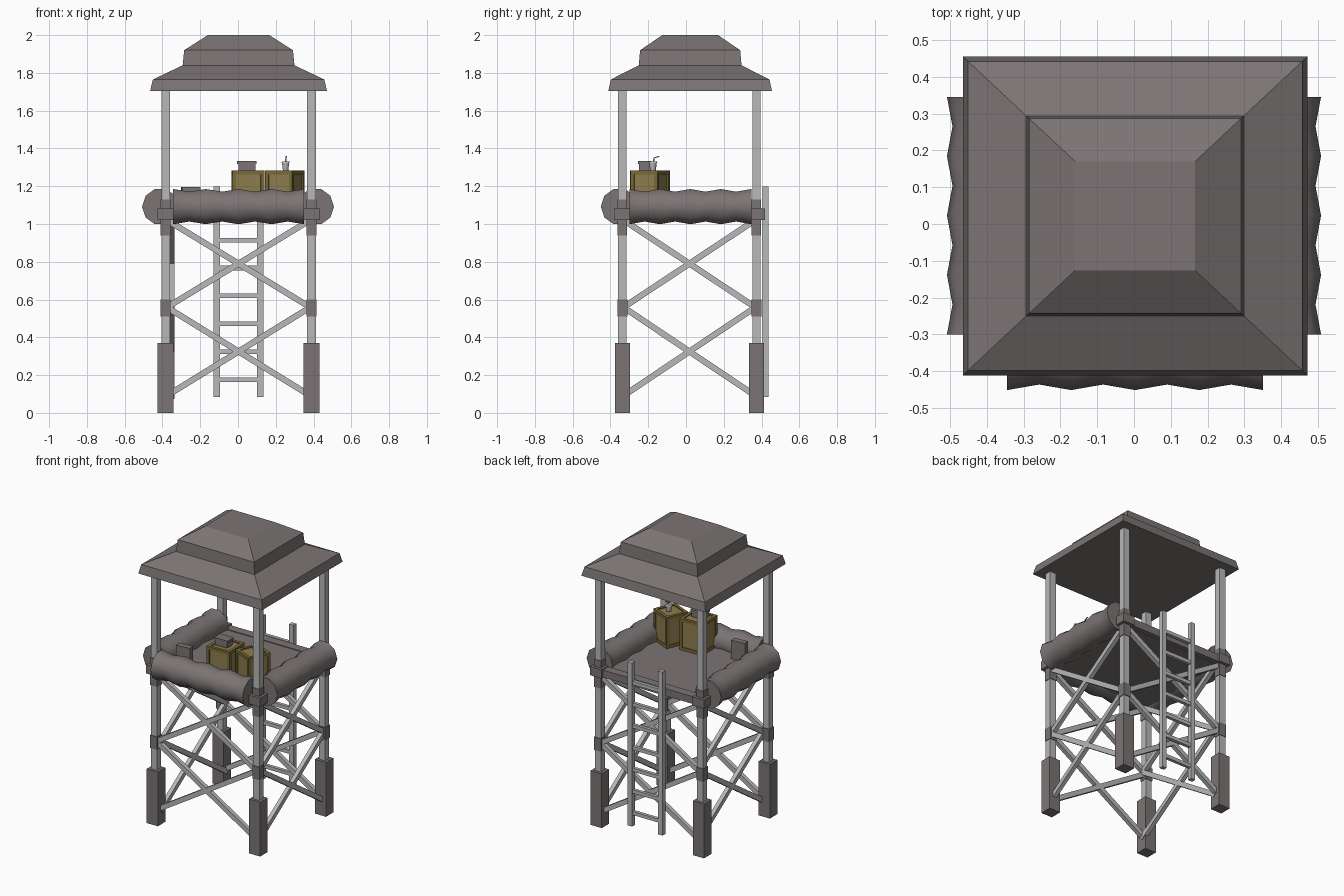
import bpy, bmesh, math
from mathutils import Vector, Matrix

if "Cube" in bpy.data.objects:
    bpy.data.objects.remove(bpy.data.objects["Cube"], do_unlink=True)


def material(name, rgb):
    m = bpy.data.materials.new(name)
    m.use_nodes = True
    m.diffuse_color = (*rgb, 1)
    m.node_tree.nodes["Principled BSDF"].inputs["Base Color"].default_value = (*rgb, 1)
    return m


BROWN = material("grey_brown", (0.2, 0.175, 0.175))
GREY = material("light_grey", (0.48, 0.48, 0.48))
PANEL = material("crate_panel", (0.27, 0.205, 0.075))
FRAME = material("crate_frame", (0.19, 0.145, 0.04))


def finish(name, bm, mat, smooth=None):
    bmesh.ops.recalc_face_normals(bm, faces=bm.faces)
    me = bpy.data.meshes.new(name)
    bm.to_mesh(me)
    bm.free()
    me.materials.append(mat)
    ob = bpy.data.objects.new(name, me)
    bpy.context.collection.objects.link(ob)
    if smooth:
        bpy.ops.object.select_all(action='DESELECT')
        ob.select_set(True)
        bpy.context.view_layer.objects.active = ob
        bpy.ops.object.shade_smooth_by_angle(angle=math.radians(smooth))
    return ob


def add_box(bm, centre, size, turn=None):
    mat = Matrix.Translation(centre) @ (turn or Matrix()) @ Matrix.Diagonal((*size, 1))
    bmesh.ops.create_cube(bm, size=1, matrix=mat)


def box(name, centre, size, mat, angle=0):
    bm = bmesh.new()
    add_box(bm, centre, size, Matrix.Rotation(angle, 4, 'Z'))
    return finish(name, bm, mat)


def add_beam(bm, a, b, width, depth):
    # bar from a to b, its width kept vertical
    a, b = Vector(a), Vector(b)
    d = b - a
    turn = d.to_track_quat('X', 'Z').to_matrix().to_4x4()
    add_box(bm, (a + b) / 2, (d.length, depth, width), turn)


def loft(name, rings, mat, smooth=None):
    # closed solid through a list of equal-length point rings
    bm = bmesh.new()
    vs = [[bm.verts.new(p) for p in ring] for ring in rings]
    n = len(vs[0])
    for lo, hi in zip(vs, vs[1:]):
        for i in range(n):
            bm.faces.new((lo[i], lo[(i + 1) % n], hi[(i + 1) % n], hi[i]))
    bm.faces.new(vs[0][::-1])
    bm.faces.new(vs[-1])
    return finish(name, bm, mat, smooth)


CX, CY = 0.003, 0.018
HX, HY = 0.386, 0.355

# Legs with feet, collars and corner blocks
for sx, side in ((-1, "right"), (1, "left")):
    for sy, end in ((-1, "front"), (1, "back")):
        x, y = CX + sx * HX, CY + sy * HY
        tag = f"{end}_{side}"
        box(f"post_{tag}", (x, y, 1.03), (0.046, 0.044, 1.4), GREY)
        box(f"foot_{tag}", (x, y, 0.185), (0.084, 0.08, 0.37), BROWN)
        box(f"mid_collar_{tag}", (x, y, 0.555), (0.052, 0.052, 0.088), BROWN)
        box(f"top_collar_{tag}", (x, y, 1.035), (0.052, 0.05, 0.19), BROWN)
        box(f"corner_block_{tag}", (x, y, 1.052), (0.088, 0.088, 0.06), BROWN)

# Crossed braces on all four sides
for name, axis, pos, half in (("front_braces", 0, CY - HY, HX), ("back_braces", 0, CY + HY, HX),
                              ("left_braces", 1, CX + HX, HY), ("right_braces", 1, -0.35, HY)):
    bm = bmesh.new()
    for z, rise in ((0.325, 0.238), (0.79, 0.235)):
        for s in (-1, 1):
            if axis == 0:
                ends = [(CX - half, pos, z - s * rise), (CX + half, pos, z + s * rise)]
            else:
                ends = [(pos, CY - half, z - s * rise), (pos, CY + half, z + s * rise)]
            add_beam(bm, *ends, 0.032, 0.028)
    finish(name, bm, GREY)

# Platform with a rim along each edge
box("floor", (CX, CY, 1.045), (2 * HX, 2 * HY, 0.05), BROWN)
for s, side in ((-1, "front"), (1, "back")):
    box(f"{side}_rim", (CX, CY + s * HY, 1.05), (2 * HX, 0.06, 0.05), BROWN)
for s, side in ((-1, "right"), (1, "left")):
    box(f"{side}_rim", (CX + s * HX, CY, 1.05), (0.06, 2 * HY, 0.05), BROWN)


# Padded rolls around three sides
def roll(name, centre, length, along_x):
    rings = []
    for k in range(9):
        t = (k / 8 - 0.5) * length
        r = 0.098 if k % 2 == 0 else 0.083
        ring = []
        for i in range(10):
            a = math.tau * i / 10
            u, z = r * math.cos(a), r * math.sin(a)
            ring.append(Vector(centre) + Vector((t, u, z) if along_x else (u, t, z)))
        rings.append(ring)
    loft(name, rings, BROWN, 40)


roll("front_roll", (CX, -0.353, 1.092), 0.695, True)
roll("right_roll", (-0.41, 0.023, 1.092), 0.645, False)
roll("left_roll", (0.41, 0.023, 1.092), 0.645, False)

# Stepped hip roof
profile = [(0.468, 0.433, 1.705), (0.454, 0.42, 1.765), (0.296, 0.272, 1.84),
           (0.288, 0.265, 1.92), (0.163, 0.148, 2.0)]
loft("roof", [[(CX + sx * hx, 0.022 + sy * hy, z) for sx, sy in ((-1, -1), (1, -1), (1, 1), (-1, 1))]
              for hx, hy, z in profile], BROWN)

# Ladder on the back
bm = bmesh.new()
for s in (-1, 1):
    add_box(bm, (CX + s * 0.115, 0.421, 0.642), (0.033, 0.03, 1.115))
for k in range(7):
    add_box(bm, (CX, 0.421, 0.175 + k * 0.148), (0.22, 0.022, 0.024))
finish("ladder", bm, GREY)


# Framed crates
def crate(name, x, y, size, angle):
    bottom, top = 1.07, 1.283
    height, bar = top - bottom, 0.02
    mid = (x, y, (bottom + top) / 2)
    inner = size - 0.014
    box(f"{name}_body", mid, (inner, inner, height - 0.014), PANEL, angle)
    bm = bmesh.new()
    e, h = (size - bar) / 2, (height - bar) / 2
    for s in (-1, 1):
        for t in (-1, 1):
            add_box(bm, (s * e, t * e, 0), (bar, bar, height))
            add_box(bm, (0, s * e, t * h), (size - 2 * bar, bar, bar))
            add_box(bm, (s * e, 0, t * h), (bar, size - 2 * bar, bar))
    ob = finish(f"{name}_frame", bm, FRAME)
    ob.location = mid
    ob.rotation_euler.z = angle


crate("near_crate", 0.053, -0.21, 0.17, 0.03)
crate("far_crate", 0.247, -0.19, 0.158, math.radians(-24))

# Small case on one crate, upright case on the floor
box("case_base", (0.047, -0.22, 1.3), (0.09, 0.06, 0.036), BROWN)
box("case_lid", (0.047, -0.22, 1.325), (0.102, 0.068, 0.016), BROWN)
box("floor_case", (-0.25, -0.22, 1.132), (0.098, 0.04, 0.13), BROWN, 0.1)

# Drinking cup with lid and bent straw
bm = bmesh.new()
for z, depth, r1, r2 in ((1.303, 0.04, 0.015, 0.02), (1.327, 0.01, 0.024, 0.02)):
    bmesh.ops.create_cone(bm, cap_ends=True, segments=10, radius1=r1, radius2=r2, depth=depth,
                          matrix=Matrix.Translation((0.252, -0.175, z)))
add_beam(bm, (0.252, -0.175, 1.32), (0.254, -0.168, 1.352), 0.006, 0.006)
add_beam(bm, (0.254, -0.168, 1.35), (0.256, -0.142, 1.358), 0.006, 0.006)
finish("cup", bm, GREY, 40)
